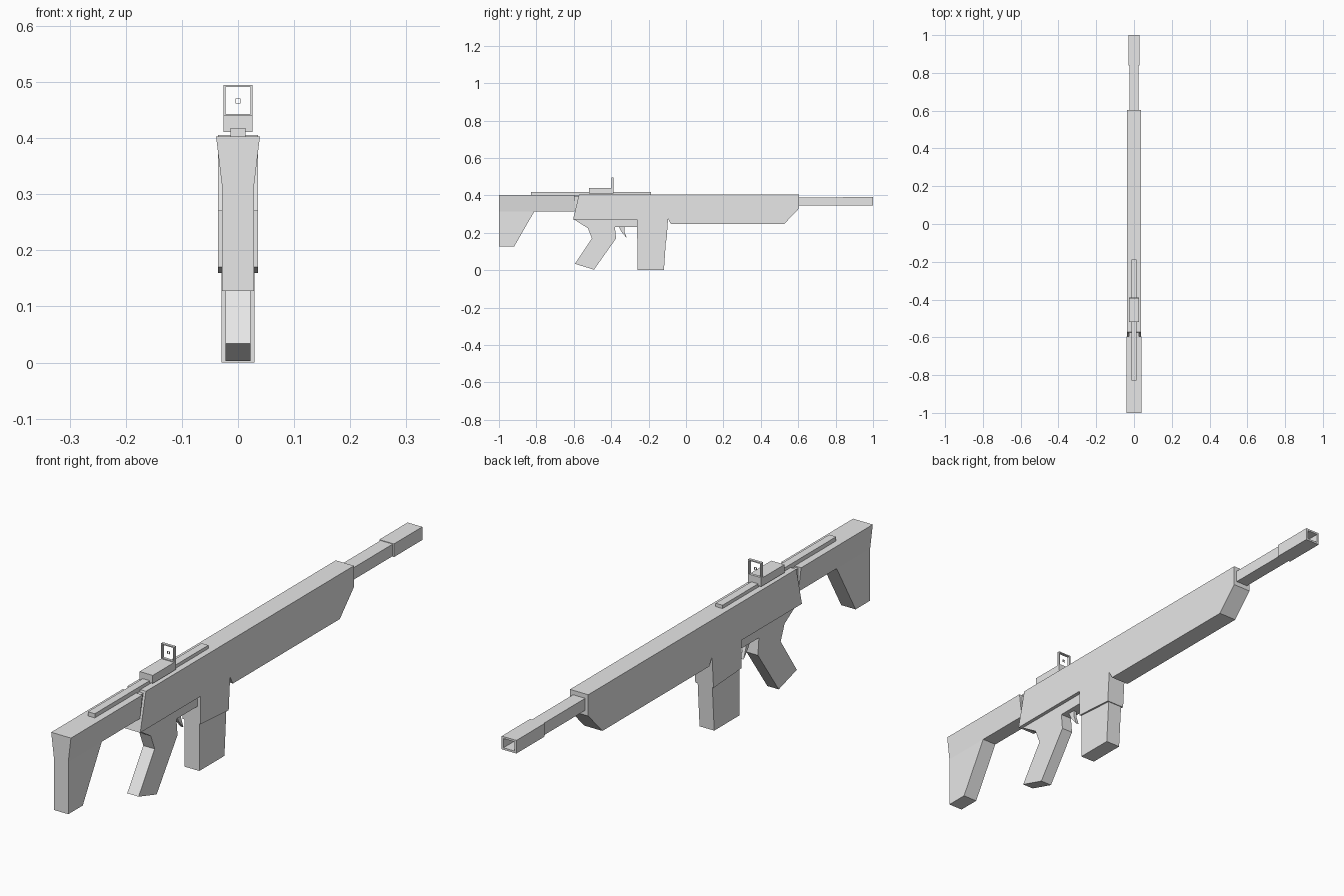
import bpy
import bmesh

cube = bpy.data.objects.get("Cube")
if cube:
    bpy.data.objects.remove(cube, do_unlink=True)

grey = bpy.data.materials.new("plain_grey")
grey.use_nodes = True
grey.diffuse_color = (0.8, 0.8, 0.8, 1)
grey.node_tree.nodes["Principled BSDF"].inputs["Base Color"].default_value = grey.diffuse_color


def finish(name, bm):
    bmesh.ops.recalc_face_normals(bm, faces=bm.faces)
    mesh = bpy.data.meshes.new(name)
    bm.to_mesh(mesh)
    bm.free()
    mesh.materials.append(grey)
    obj = bpy.data.objects.new(name, mesh)
    bpy.context.collection.objects.link(obj)
    return obj


def slab(name, half, outline, top_half=None):
    """Side profile of (y, z) points spread across x; top_half widens the highest points."""
    bm = bmesh.new()
    top = max(z for y, z in outline)
    sides = []
    for s in (-1, 1):
        sides.append([bm.verts.new((s * (top_half if top_half and z == top else half), y, z))
                      for y, z in outline])
    a, b = sides
    bm.faces.new(a)
    bm.faces.new(b)
    for i in range(len(a)):
        bm.faces.new((a[i - 1], a[i], b[i], b[i - 1]))
    return finish(name, bm)


def box(name, half, y0, y1, z0, z1, top_half=None):
    return slab(name, half, [(y0, z0), (y1, z0), (y1, z1), (y0, z1)], top_half)


def frame(name, half, y0, y1, z0, z1, wall):
    """Square tube running along y."""
    bm = bmesh.new()
    rings = []
    for y, t in ((y0, 0), (y1, 0), (y1, wall), (y0, wall)):
        h = half - t
        rings.append([bm.verts.new((x, y, z)) for x, z in
                      ((-h, z0 + t), (h, z0 + t), (h, z1 - t), (-h, z1 - t))])
    for k in range(4):
        a, b = rings[k - 1], rings[k]
        for i in range(4):
            bm.faces.new((a[i - 1], a[i], b[i], b[i - 1]))
    return finish(name, bm)


# Receiver, magazine well and handguard share one side profile
slab("receiver_body", 0.036, [
    (-0.604, 0.27), (-0.572, 0.406), (0.604, 0.406), (0.604, 0.33), (0.524, 0.246),
    (-0.08, 0.246), (-0.096, 0.275), (-0.104, 0.16), (-0.262, 0.17), (-0.262, 0.27)])

# Stock: flared upper beam, straight butt leg and a narrow joint to the receiver
box("stock_beam", 0.0285, -1.0, -0.595, 0.315, 0.403, top_half=0.039)
slab("stock_leg", 0.0285, [(-1.0, 0.316), (-1.0, 0.128), (-0.918, 0.128), (-0.81, 0.316)])
box("stock_joint", 0.027, -0.6, -0.55, 0.317, 0.398)

# Grip with the lower frame plate
slab("grip", 0.0225, [
    (-0.6, 0.272), (-0.525, 0.225), (-0.503, 0.17), (-0.594, 0.034), (-0.492, 0.003),
    (-0.374, 0.17), (-0.38, 0.23), (-0.262, 0.23), (-0.262, 0.272)])
slab("trigger", 0.006, [
    (-0.36, 0.235), (-0.345, 0.205), (-0.317, 0.172), (-0.33, 0.21), (-0.33, 0.235)])

# Magazine
slab("magazine", 0.029, [(-0.26, 0.0), (-0.118, 0.0), (-0.106, 0.18), (-0.26, 0.18)])

# Barrel and hollow muzzle
box("barrel", 0.024, 0.6, 0.93, 0.347, 0.39)
frame("muzzle", 0.029, 0.84, 1.0, 0.345, 0.392, 0.007)

# Top rail and square sight
box("top_rail", 0.0137, -0.829, -0.187, 0.4, 0.418)
box("sight_base", 0.026, -0.519, -0.388, 0.411, 0.44)
frame("sight_frame", 0.026, -0.398, -0.388, 0.439, 0.495, 0.004)
frame("sight_dot", 0.0045, -0.394, -0.392, 0.462, 0.471, 0.001)
